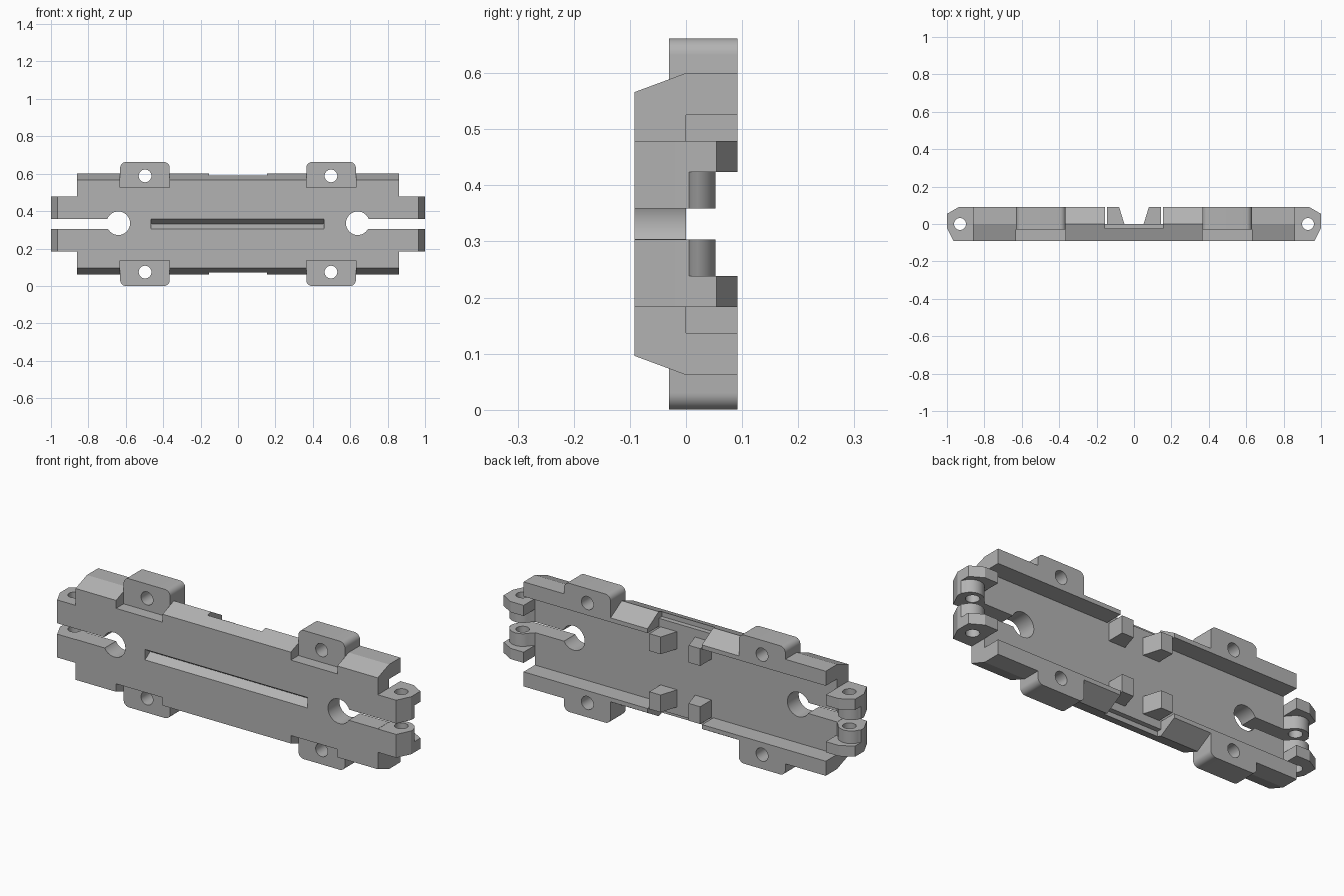
import bpy, bmesh, math

cube = bpy.data.objects.get("Cube")
if cube:
    bpy.data.objects.remove(cube, do_unlink=True)

grey = bpy.data.materials.new("plain_grey")
grey.use_nodes = True
colour = (0.45, 0.45, 0.45, 1)
grey.diffuse_color = colour
grey.node_tree.nodes["Principled BSDF"].inputs["Base Color"].default_value = colour

MID = 0.331  # height of the mirror line
SIGNS = [(sx, sz) for sx in (-1, 1) for sz in (-1, 1)]


def prism(name, points, axis, lo, hi, sx=1, sz=1):
    """Extrude an outline along an axis; heights count from the mirror line."""
    bm = bmesh.new()

    def place(p, t):
        x, y, h = {"x": (t, p[0], p[1]), "y": (p[0], t, p[1]),
                   "z": (p[0], p[1], t)}[axis]
        return bm.verts.new((x * sx, y, MID + h * sz))

    a = [place(p, lo) for p in points]
    b = [place(p, hi) for p in points]
    bm.faces.new(a)
    bm.faces.new(b)
    for i in range(len(a)):
        j = (i + 1) % len(a)
        bm.faces.new((a[i], a[j], b[j], b[i]))
    bmesh.ops.recalc_face_normals(bm, faces=bm.faces)
    mesh = bpy.data.meshes.new(name)
    bm.to_mesh(mesh)
    bm.free()
    mesh.materials.append(grey)
    obj = bpy.data.objects.new(name, mesh)
    bpy.context.collection.objects.link(obj)
    return obj


def block(name, x0, x1, y0, y1, h0, h1, sx=1, sz=1):
    outline = [(x0, h0), (x1, h0), (x1, h1), (x0, h1)]
    return prism(name, outline, "y", y0, y1, sx, sz)


def arc(cx, cy, r, start=0, end=360, steps=32):
    n = steps if end - start == 360 else steps + 1
    angles = [math.radians(start + (end - start) * i / steps) for i in range(n)]
    return [(cx + r * math.cos(a), cy + r * math.sin(a)) for a in angles]


def cut(obj, cutters):
    for c in cutters:
        c.hide_render = True
        mod = obj.modifiers.new("cut", "BOOLEAN")
        mod.operation, mod.solver, mod.object = "DIFFERENCE", "EXACT", c
    bpy.context.view_layer.update()
    graph = bpy.context.evaluated_depsgraph_get()
    mesh = bpy.data.meshes.new_from_object(obj.evaluated_get(graph))
    obj.modifiers.clear()
    obj.data = mesh
    for c in cutters:
        bpy.data.objects.remove(c, do_unlink=True)
    return obj


# Base plate with raised rails along both long edges
half = [(-0.092, 0.235), (0, 0.269), (0.092, 0.269), (0.092, 0.194), (0, 0.194)]
section = half + [(y, -h) for y, h in reversed(half)]
base = prism("base_plate", section, "x", -0.86, 0.86)
groove = [(-0.1, 0.034), (-0.092, 0.027), (-0.05, 0), (-0.092, -0.027), (-0.1, -0.034)]
cutters = [prism("groove_cutter", groove, "x", -0.465, 0.46)]
for sx in (-1, 1):
    # Keyhole at each end
    cutters.append(prism("keyhole_cutter", arc(0.64, 0.004, 0.063), "y", -0.2, 0.2, sx))
    cutters.append(block("slot_cutter", 0.66, 1.1, -0.2, 0.2, -0.027, 0.028, sx))
for sz in (-1, 1):
    # Rail gap in the middle
    cutters.append(block("gap_cutter", -0.155, 0.155, 0, 0.2, 0.18, 0.4, 1, sz))
    cutters.append(block("step_cutter", -0.155, 0.155, -0.025, 0.2, 0.235, 0.4, 1, sz))
for sx, sz in SIGNS:
    # Room for the tabs and slopes on the rails between them
    cutters.append(block("tab_cutter", 0.365, 0.63, -0.2, 0.2, 0.194, 0.4, sx, sz))
    slope = [(0, 0.269), (0.12, 0.2), (0.12, 0.4), (0, 0.4)]
    cutters.append(prism("slope_cutter", slope, "x", 0.15, 0.37, sx, sz))
parts = [cut(base, cutters)]

for sx, sz in SIGNS:
    side = ("left" if sx > 0 else "right") + ("_upper" if sz > 0 else "_lower")

    # Mounting tab with rounded corners and a screw hole
    outline = [(0.365, 0.194), (0.63, 0.194)]
    outline += arc(0.60, 0.301, 0.03, 0, 90, 8) + arc(0.395, 0.301, 0.03, 90, 180, 8)
    tab = prism(side + "_mounting_tab", outline, "y", -0.03, 0.092, sx, sz)
    hole = prism("hole_cutter", arc(0.497, 0.257, 0.034), "y", -0.2, 0.2, sx, sz)
    parts.append(cut(tab, [hole]))

    # Hinge: tall outer ear and low rounded inner knuckle, with a pin hole
    front = [(0.86, -0.092), (0.965, -0.092), (1.0, -0.02)]
    ear = front + [(1.0, 0.054), (0.935, 0.092), (0.86, 0.092)]
    knuckle = front + [(1.0, 0.005)] + arc(0.935, -0.01, 0.063, 20, 150, 14) + [(0.86, 0.0)]
    for name, profile, lo, hi in (("_hinge_ear", ear, 0.093, 0.148),
                                  ("_hinge_knuckle", knuckle, 0.028, 0.093)):
        piece = prism(side + name, profile, "z", lo, hi, sx, sz)
        pin = prism("pin_cutter", arc(0.93, 0.0, 0.032), "z", -0.01, 0.2, sx, sz)
        parts.append(cut(piece, [pin]))

    # Tapered clip post on the back
    post = [(0.05, -0.005), (0.145, -0.005), (0.145, 0.092), (0.08, 0.092)]
    parts.append(prism(side + "_clip_post", post, "z", 0.105, 0.194, sx, sz))

# Smooth the round surfaces, keep the edges sharp
bpy.ops.object.select_all(action="DESELECT")
for obj in parts:
    obj.select_set(True)
bpy.context.view_layer.objects.active = base
bpy.ops.object.shade_smooth_by_angle(angle=math.radians(20))
